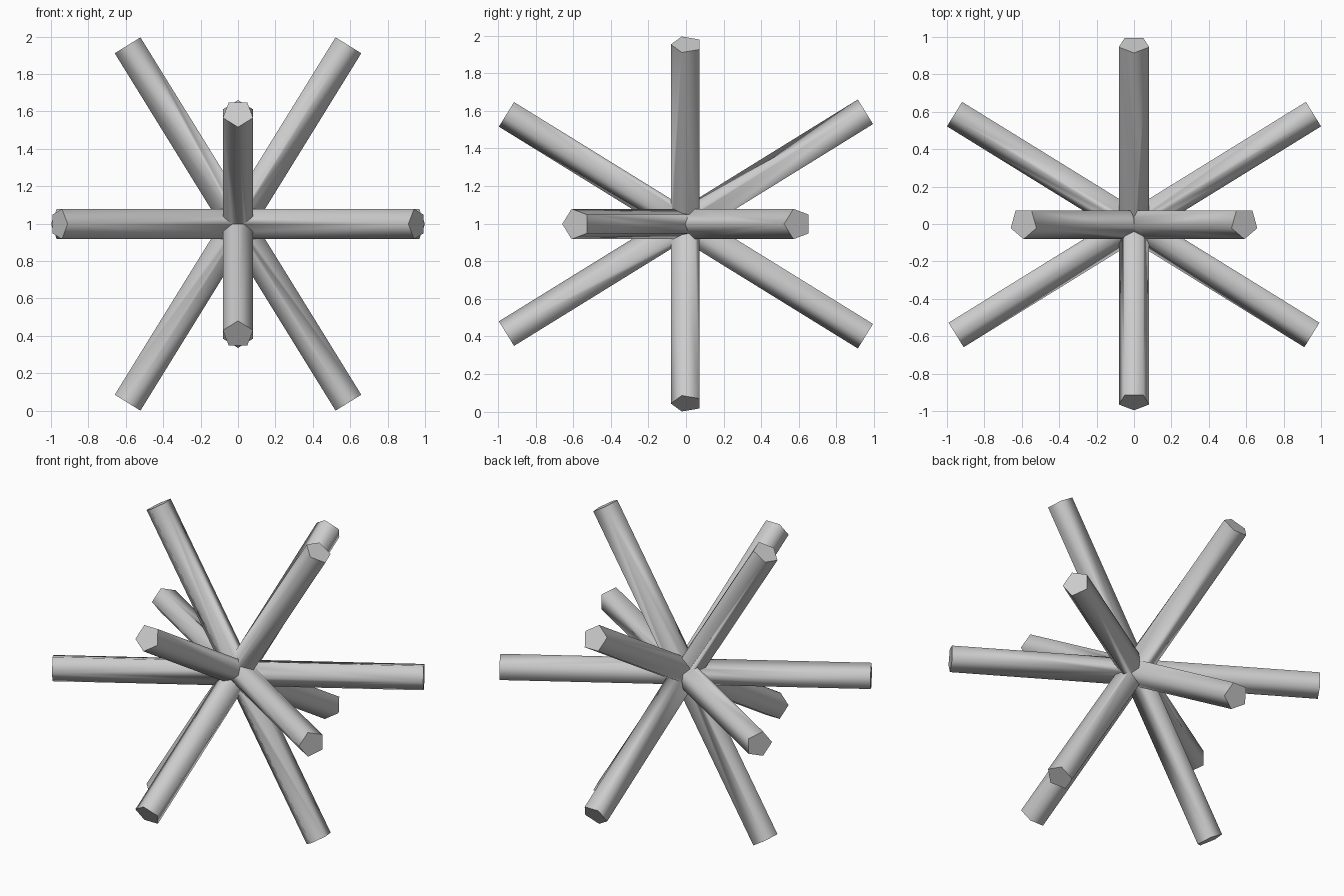
import bpy, bmesh
from math import sin, cos, tau, radians
from mathutils import Vector

if "Cube" in bpy.data.objects:
    bpy.data.objects.remove(bpy.data.objects["Cube"])

R, HALF = 0.085, 1.123           # rod radius and half length
A, B = 0.5257, 0.8507            # direction parts of an icosahedron corner
CENTRE = Vector((0, 0.004, 0.998))


def rod(name, axis):
    """Five-sided bar through the centre, with one ridge facing the front."""
    d = Vector(axis).normalized()
    u = Vector((0, -1, 0))
    u = (u - d * u.dot(d)).normalized()
    v = d.cross(u)
    bm = bmesh.new()
    rings = []
    for s in (-HALF, HALF):
        rings.append([bm.verts.new(CENTRE + d * s + (u * cos(tau * i / 5) + v * sin(tau * i / 5)) * R)
                      for i in range(5)])
    lo, hi = rings
    for i in range(5):
        j = (i + 1) % 5
        bm.faces.new((lo[i], lo[j], hi[j], hi[i]))
    bm.faces.new(lo[::-1])
    bm.faces.new(hi)
    bmesh.ops.recalc_face_normals(bm, faces=bm.faces)
    me = bpy.data.meshes.new(name)
    bm.to_mesh(me)
    bm.free()
    ob = bpy.data.objects.new(name, me)
    bpy.context.collection.objects.link(ob)
    return ob


# Six crossing bars, two in each main plane
axes = [p for s in (1, -1) for p in ((A * s, 0, B), (B, A * s, 0), (0, B, A * s))]
rods = [rod("crossed_bars" if i == 0 else "bar_%d" % i, a) for i, a in enumerate(axes)]

# Merge them into one solid star
star = rods[0]
bpy.context.view_layer.objects.active = star
star.select_set(True)
for other in rods[1:]:
    mod = star.modifiers.new("union", 'BOOLEAN')
    mod.operation = 'UNION'
    mod.solver = 'EXACT'
    mod.object = other
    bpy.ops.object.modifier_apply(modifier=mod.name)
    bpy.data.objects.remove(other)

# Smooth sides, sharp end caps
bpy.ops.object.shade_smooth_by_angle(angle=radians(80))
